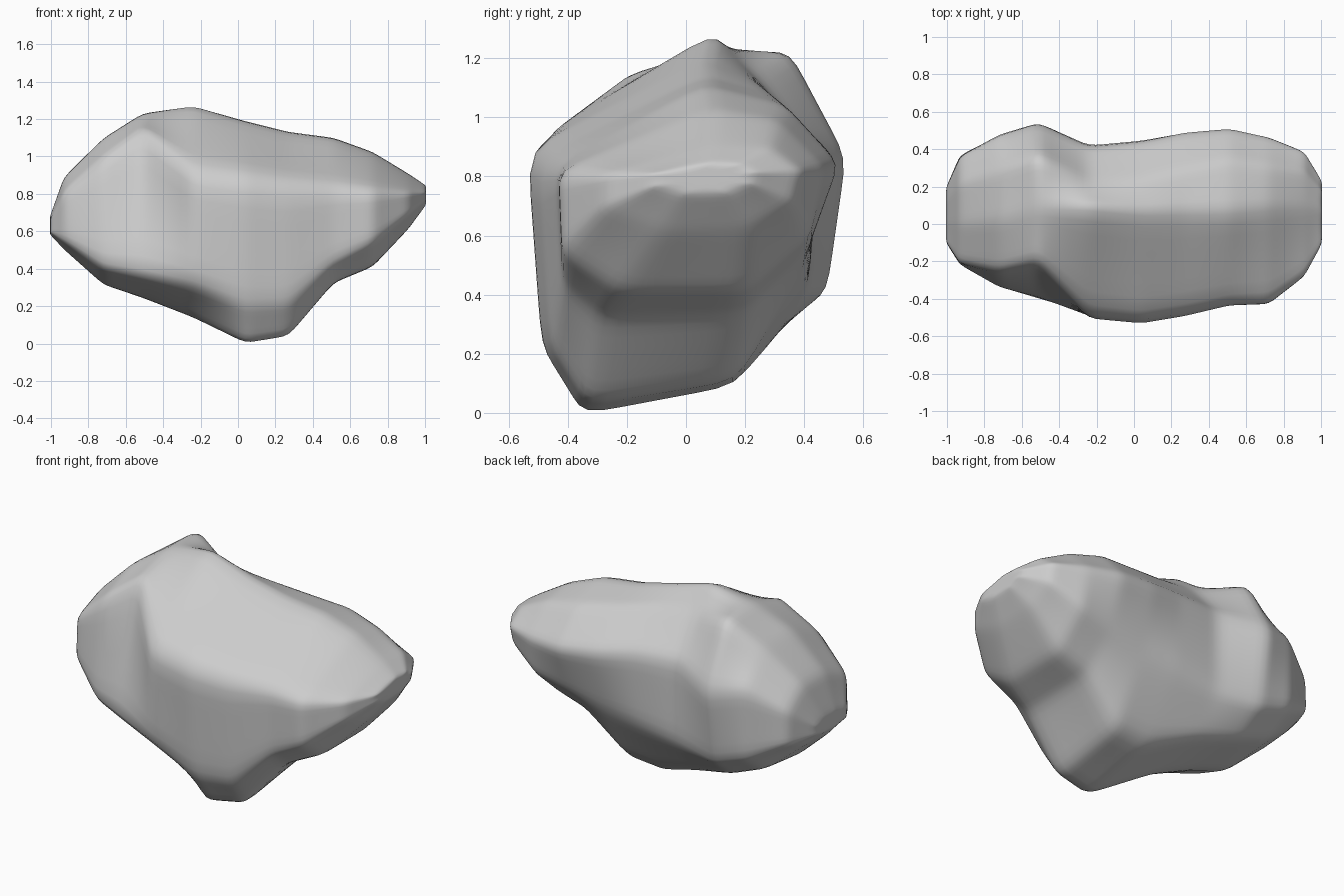
import bpy
import bmesh
from mathutils import Vector

default_cube = bpy.data.objects.get("Cube")
if default_cube:
    bpy.data.objects.remove(default_cube, do_unlink=True)

# Stone colour
stone = bpy.data.materials.new("grey_stone")
stone.use_nodes = True
colour = (0.61, 0.61, 0.61, 1)
stone.diffuse_color = colour
stone.node_tree.nodes["Principled BSDF"].inputs["Base Color"].default_value = colour

# Cross-sections along the length, in hundredths of a unit. Each ring runs:
# front ridge, top crest, top back, back upper, back lower, bottom back, bottom front, front lower
stations = (-93, -72, -51, -24, 4, 27, 51, 72, 91)
sections = (
    ((-21, 81), (0, 89), (22, 89), (36, 78), (37, 58), (20, 52), (-2, 50), (-22, 55)),
    ((-26, 99), (2, 110), (29, 108), (48, 90), (47, 48), (29, 35), (-7, 31), (-35, 41)),
    ((-21, 115), (8, 123), (36, 123), (55, 86), (48, 41), (30, 27), (-8, 24), (-42, 37)),
    ((-51, 92), (9, 129), (24, 113), (42, 92), (42, 43), (26, 20), (-13, 13), (-49, 32)),
    ((-54, 89), (6, 120), (24, 112), (45, 91), (42, 47), (17, 9), (-35, -1), (-49, 22)),
    ((-50, 86), (6, 114), (29, 108), (50, 87), (40, 49), (17, 11), (-33, 3), (-46, 23)),
    ((-44, 84), (6, 111), (34, 104), (52, 84), (41, 55), (20, 34), (-29, 32), (-42, 44)),
    ((-43, 82), (8, 103), (31, 99), (47, 83), (42, 60), (20, 41), (-22, 41), (-42, 54)),
    ((-28, 81), (8, 91), (28, 90), (39, 82), (36, 71), (20, 62), (-8, 61), (-28, 69)),
)


def make_ring(bm, x, section):
    return [bm.verts.new((x / 100, y / 100, z / 100)) for y, z in section]


def make_end(bm, ring, tip, depth, height):
    """Shrink an end ring toward its tip."""
    tip = Vector(tip)
    verts = []
    for v in ring:
        offset = v.co - tip
        verts.append(bm.verts.new((tip.x, tip.y + offset.y * depth,
                                   tip.z + offset.z * height)))
    return verts


# Boulder body: loft through the rings and close both rounded ends
bm = bmesh.new()
rings = [make_ring(bm, x, s) for x, s in zip(stations, sections)]
rings.insert(0, make_end(bm, rings[0], (-1.005, 0.02, 0.61), 0.5, 0.25))
rings.append(make_end(bm, rings[-1], (1.005, 0.07, 0.81), 0.5, 0.35))
for a, b in zip(rings, rings[1:]):
    for i in range(len(a)):
        j = (i + 1) % len(a)
        bm.faces.new((a[i], a[j], b[j], b[i]))
bm.faces.new(rings[0])
bm.faces.new(rings[-1])
bmesh.ops.recalc_face_normals(bm, faces=bm.faces)

# Worn edges: part-creased so the planes stay readable
crease = bm.edges.layers.float.new("crease_edge")
for edge in bm.edges:
    edge[crease] = 0.45
mesh = bpy.data.meshes.new("boulder")
bm.to_mesh(mesh)
bm.free()
boulder = bpy.data.objects.new("boulder", mesh)
bpy.context.collection.objects.link(boulder)
mesh.materials.append(stone)

bpy.context.view_layer.objects.active = boulder
boulder.select_set(True)
rounding = boulder.modifiers.new("rounding", "SUBSURF")
rounding.levels = rounding.render_levels = 3
bpy.ops.object.shade_smooth()
